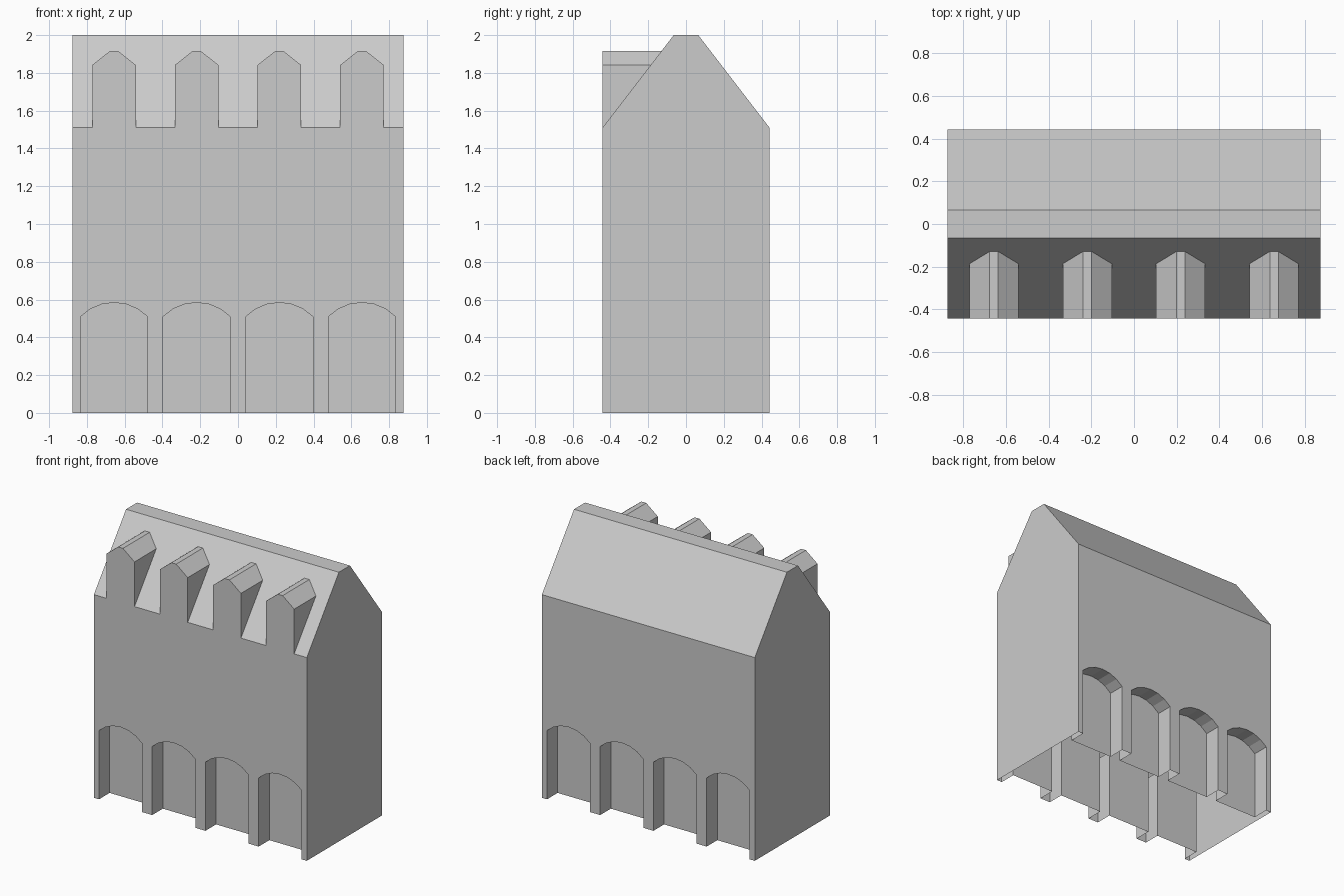
import bpy, bmesh, math

if "Cube" in bpy.data.objects:
    bpy.data.objects.remove(bpy.data.objects["Cube"])

W, D = 0.875, 0.442            # half width, half depth
EAVE, TOP, RIDGE = 1.51, 2.0, 0.065
RECESS = 0.125
BAYS = [W * (i - 1.5) / 2 for i in range(4)]


def roof_y(z):
    """Depth of the front roof slope at height z."""
    return -D + (z - EAVE) * (D - RIDGE) / (TOP - EAVE)


def make(name, faces, turn=False):
    """Mesh object from a list of polygons; turn puts it on the back."""
    bm = bmesh.new()
    s = -1 if turn else 1
    for pts in faces:
        bm.faces.new([bm.verts.new((s * x, s * y, z)) for x, y, z in pts])
    bmesh.ops.remove_doubles(bm, verts=bm.verts[:], dist=1e-4)
    me = bpy.data.meshes.new(name)
    bm.to_mesh(me)
    bm.free()
    ob = bpy.data.objects.new(name, me)
    bpy.context.collection.objects.link(ob)
    return ob


def arch(c, half=0.177, spring=0.51, rise=0.074, n=6):
    """Segmental arch opening, from bottom left over to bottom right."""
    r = (half * half + rise * rise) / (2 * rise)
    a = math.asin(half / r)
    pts = [(c - half, 0)]
    for i in range(n + 1):
        t = -a + 2 * a * i / n
        pts.append((c + r * math.sin(t), spring + rise - r + r * math.cos(t)))
    return pts + [(c + half, 0)]


def dormer(c):
    """Dormer front with a clipped peak, from right to left."""
    half = [(0.115, EAVE), (0.115, 1.842), (0.02, 1.917)]
    return [(c + x, z) for x, z in half] + [(c - x, z) for x, z in reversed(half)]


def strip(path, depth):
    """Faces running back from the wall plane along a path."""
    return [[(a[0], -D, a[1]), (a[0], depth(a[1]), a[1]),
             (b[0], depth(b[1]), b[1]), (b[0], -D, b[1])]
            for a, b in zip(path, path[1:])]


def wall(name, dormers, turn):
    """Wall sheet with arched niches and optional flush dormer fronts."""
    outline, niches = [(-W, 0)], []
    for c in BAYS:
        path = arch(c)
        outline += path
        niches += strip(path, lambda z: -D + RECESS)
        niches.append([(x, -D + RECESS, z) for x, z in reversed(path)])
    outline += [(W, 0), (W, EAVE)]
    if dormers:
        for c in reversed(BAYS):
            outline += dormer(c)
    outline.append((-W, EAVE))
    make(name, [[(x, -D, z) for x, z in outline]] + niches, turn)


# Front and back walls with niches
wall("front_wall", True, False)
wall("back_wall", False, True)

# Dormer sides and tops, running back into the roof slope
dormer_faces = []
for c in BAYS:
    dormer_faces += strip(dormer(c), roof_y)
make("dormers", dormer_faces)

# Gable end walls
gable = [(-D, 0), (D, 0), (D, EAVE), (RIDGE, TOP), (-RIDGE, TOP), (-D, EAVE)]
make("right_gable", [[(W, y, z) for y, z in gable]])
make("left_gable", [[(W, y, z) for y, z in gable]], True)

# Roof: two slopes and a flat ridge
prof = gable[2:]
make("roof", [[(W, a[0], a[1]), (W, b[0], b[1]), (-W, b[0], b[1]), (-W, a[0], a[1])][::-1]
              for a, b in zip(prof, prof[1:])][::1])
roof = bpy.data.objects["roof"].data
if any(p.normal.z < 0 for p in roof.polygons):
    roof.flip_normals()
